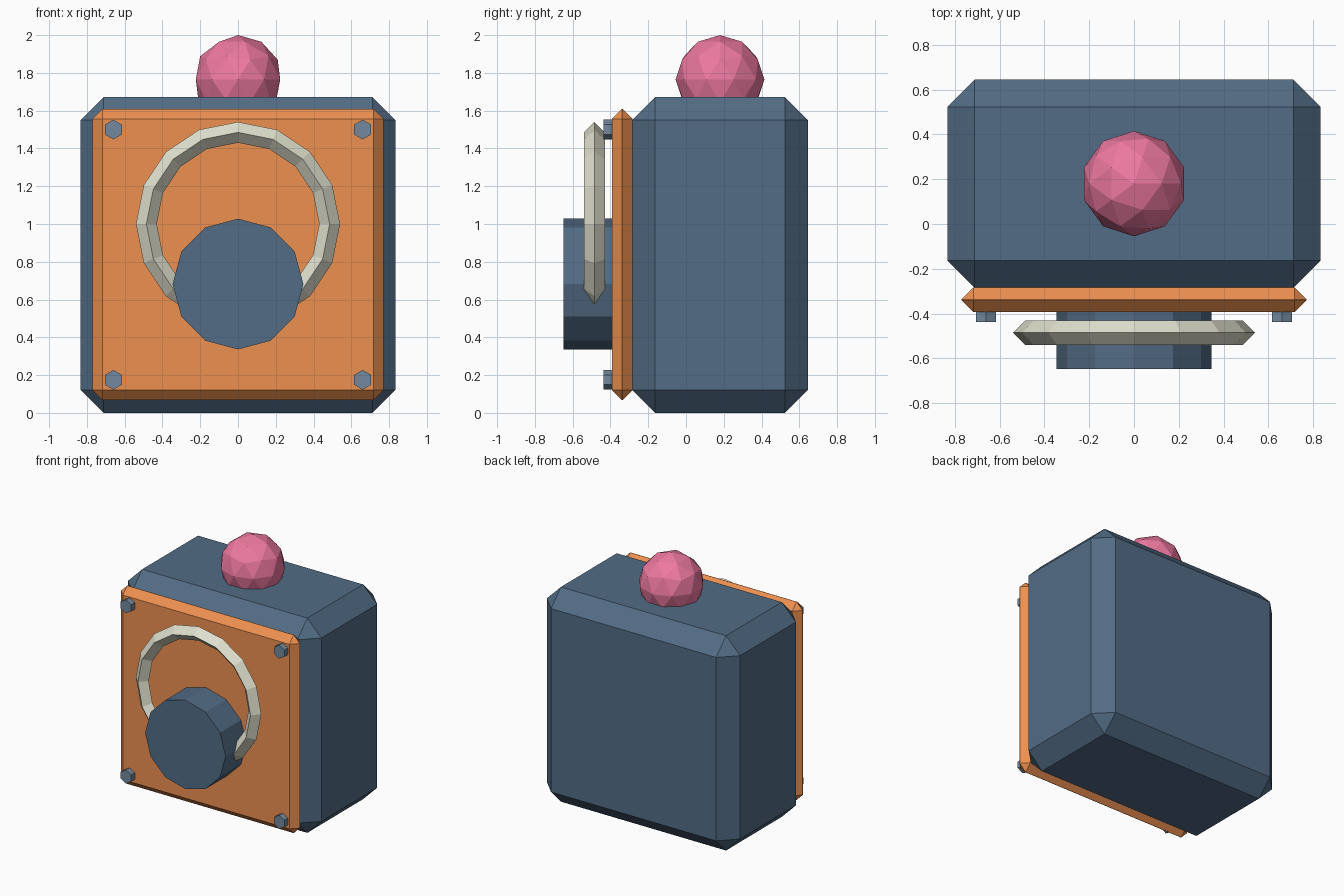
import bpy
from math import radians

if "Cube" in bpy.data.objects:
    bpy.data.objects.remove(bpy.data.objects["Cube"])


def material(name, rgb):
    m = bpy.data.materials.new(name)
    m.diffuse_color = (*rgb, 1)
    m.use_nodes = True
    m.node_tree.nodes["Principled BSDF"].inputs["Base Color"].default_value = m.diffuse_color
    return m


BLUE = material("slate_blue", (0.085, 0.15, 0.235))
ORANGE = material("orange", (0.85, 0.28, 0.08))
CREAM = material("cream", (0.75, 0.75, 0.62))
STEEL = material("steel_blue", (0.17, 0.25, 0.34))
PINK = material("pink", (0.85, 0.19, 0.35))
FACE_FRONT = (radians(90), 0, 0)


def finish(name, mat):
    ob = bpy.context.object
    ob.name = ob.data.name = name
    ob.data.materials.append(mat)
    return ob


def chamfered_box(name, lo, hi, chamfer, mat):
    centre = [(a + b) / 2 for a, b in zip(lo, hi)]
    bpy.ops.mesh.primitive_cube_add(size=1, location=centre)
    ob = finish(name, mat)
    ob.scale = [b - a for a, b in zip(lo, hi)]
    bpy.ops.object.transform_apply(location=False, rotation=False, scale=True)
    bevel = ob.modifiers.new("chamfer", "BEVEL")
    bevel.width = chamfer
    bevel.segments = 1
    return ob


def front_cylinder(name, x, z, y0, y1, radius, sides, mat):
    bpy.ops.mesh.primitive_cylinder_add(
        vertices=sides, radius=radius, depth=y1 - y0,
        location=(x, (y0 + y1) / 2, z), rotation=FACE_FRONT)
    return finish(name, mat)


# Main housing and front plate
chamfered_box("housing", (-0.833, -0.285, 0), (0.833, 0.645, 1.672), 0.122, BLUE)
chamfered_box("front_plate", (-0.77, -0.392, 0.067), (0.77, -0.283, 1.61), 0.053, ORANGE)

# Diamond-section ring around the dial
bpy.ops.mesh.primitive_torus_add(
    major_segments=16, minor_segments=4, major_radius=0.485, minor_radius=0.055,
    location=(0, -0.485, 1.0), rotation=FACE_FRONT)
finish("dial_ring", CREAM)

# Large knob
front_cylinder("knob", 0, 0.682, -0.648, -0.38, 0.346, 12, BLUE)

# Corner bolts
for side, x in (("left", -0.66), ("right", 0.66)):
    for level, z in (("lower", 0.175), ("upper", 1.50)):
        front_cylinder(f"bolt_{level}_{side}", x, z, -0.437, -0.37, 0.052, 6, STEEL)

# Faceted ball on top
bpy.ops.mesh.primitive_ico_sphere_add(subdivisions=2, radius=0.235, location=(0, 0.18, 1.765))
finish("top_ball", PINK)
